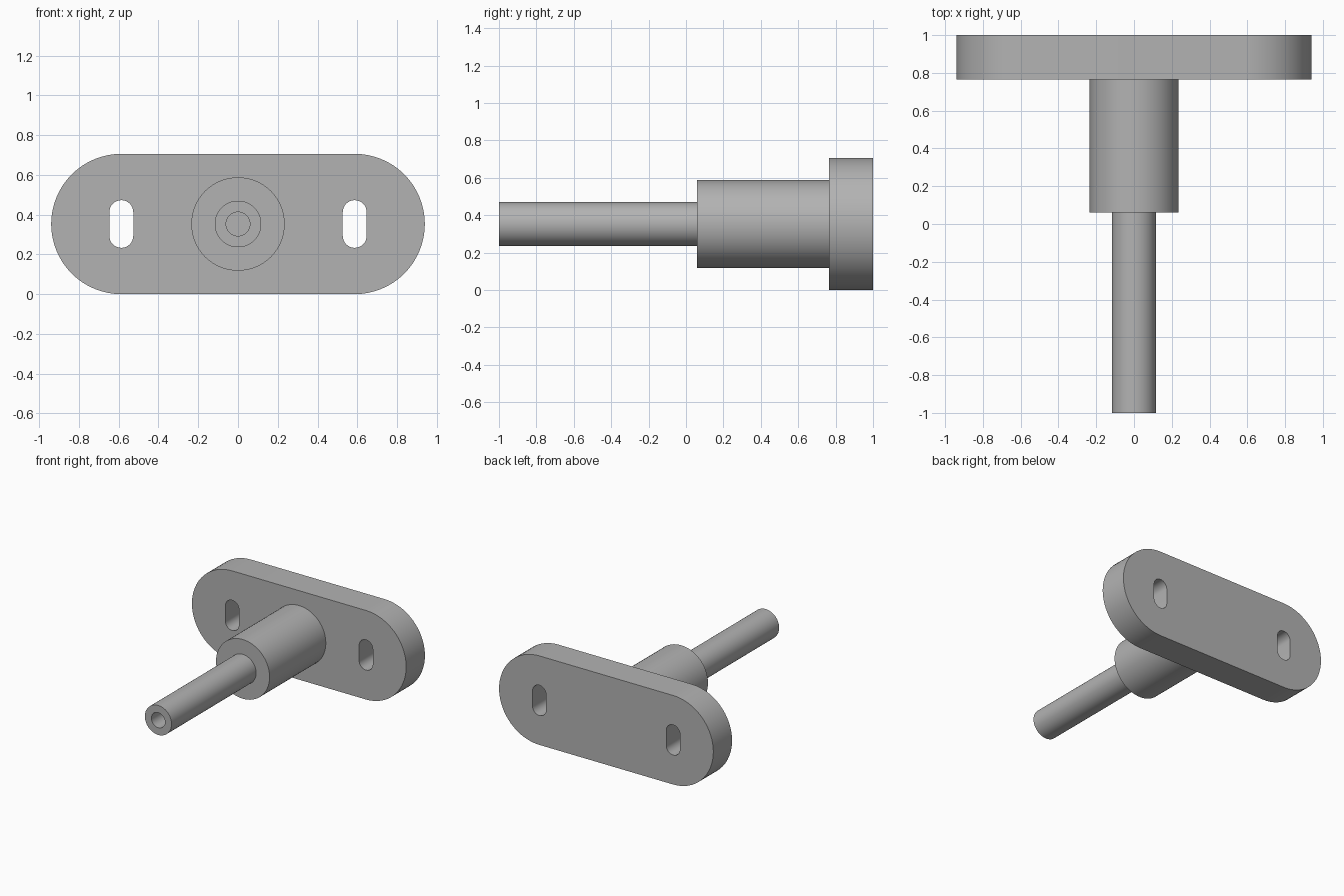
import bpy
import bmesh
from math import sin, cos, pi, radians
from mathutils import Vector, Matrix

if "Cube" in bpy.data.objects:
    bpy.data.objects.remove(bpy.data.objects["Cube"], do_unlink=True)

AXIS_Z = 0.353      # height of the pin axis
PLATE_FRONT, PLATE_BACK = 0.765, 1.0
BOSS_FRONT, PIN_FRONT = 0.06, -1.0

GREY = (0.45, 0.45, 0.45, 1)
metal = bpy.data.materials.new("grey metal")
metal.use_nodes = True
metal.diffuse_color = GREY
metal.node_tree.nodes["Principled BSDF"].inputs["Base Color"].default_value = GREY


def finish(bm, name):
    """Turn a bmesh into a smooth object with sharp edges kept."""
    bmesh.ops.recalc_face_normals(bm, faces=bm.faces)
    mesh = bpy.data.meshes.new(name)
    bm.to_mesh(mesh)
    bm.free()
    mesh.materials.append(metal)
    mesh.polygons.foreach_set("use_smooth", [True] * len(mesh.polygons))
    mesh.set_sharp_from_angle(angle=radians(30))
    obj = bpy.data.objects.new(name, mesh)
    bpy.context.collection.objects.link(obj)
    return obj


def stadium(cx, cz, radius, half, along_x, steps=32):
    """Outline of a slot shape: two half circles joined by straight sides."""
    points = []
    for end in (1, -1):
        for i in range(steps + 1):
            a = pi * i / steps - pi / 2
            u, v = end * (half + radius * cos(a)), end * radius * sin(a)
            points.append((cx + u, cz + v) if along_x else (cx - v, cz + u))
    return points


def slab(name, outlines, y0, y1):
    """Flat plate between y0 and y1; the first outline is the rim, the rest are holes."""
    bm = bmesh.new()
    rims = {y0: [], y1: []}
    for outline in outlines:
        front, back = [[bm.verts.new((x, y, z)) for x, z in outline] for y in (y0, y1)]
        for i in range(len(outline)):
            wall = bm.faces.new((front[i - 1], front[i], back[i], back[i - 1]))
            rims[y0].append(wall.edges[0])
            rims[y1].append(wall.edges[2])
    for y, edges in rims.items():
        bmesh.ops.triangle_fill(bm, edges=edges, use_beauty=True, normal=Vector((0, 1, 0)))
    return finish(bm, name)


def lathe(name, profile, steps=64):
    """Spin (radius, y) points about the pin axis."""
    bm = bmesh.new()
    verts = [bm.verts.new((r, y, AXIS_Z)) for r, y in profile]
    edges = [bm.edges.new(pair) for pair in zip(verts, verts[1:])]
    bmesh.ops.spin(bm, geom=verts + edges, cent=(0, 0, AXIS_Z), axis=(0, 1, 0),
                   angle=2 * pi, steps=steps, use_merge=True)
    bmesh.ops.remove_doubles(bm, verts=bm.verts, dist=0.0001)
    return finish(bm, name)


# Mounting plate with a vertical slot near each end
plate_outline = stadium(0, AXIS_Z, 0.353, 0.587, True)
slots = [stadium(side * 0.587, AXIS_Z, 0.06, 0.06, False, 16) for side in (-1, 1)]
slab("mounting_plate", [plate_outline] + slots, PLATE_FRONT, PLATE_BACK)

# Thick boss standing on the plate
lathe("boss", [(0.235, PLATE_FRONT), (0.235, BOSS_FRONT), (0.117, BOSS_FRONT)])

# Long pin with a blind hole in its tip
lathe("pin", [(0.117, BOSS_FRONT), (0.117, PIN_FRONT), (0.06, PIN_FRONT),
              (0.06, -0.6), (0, -0.6)])
